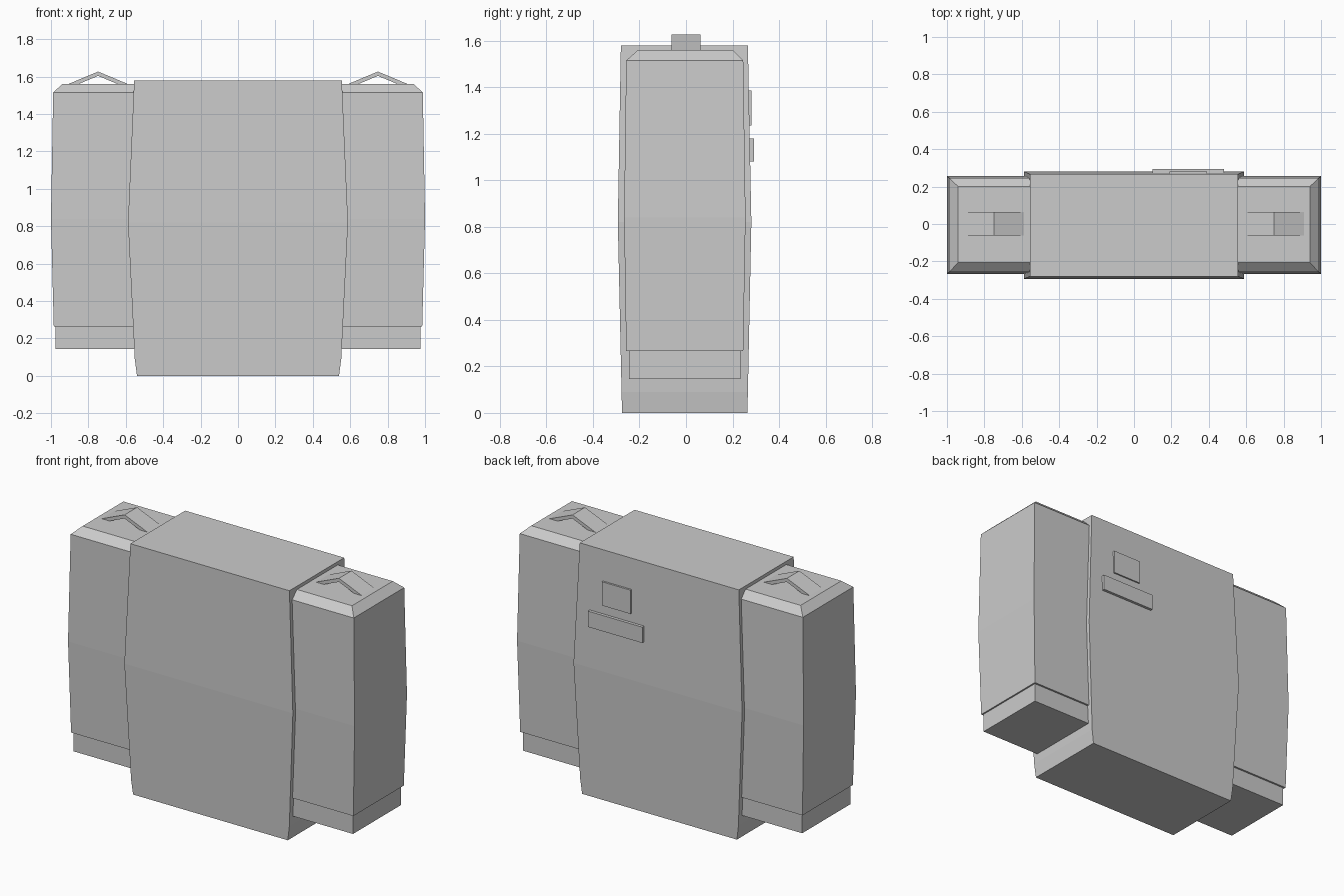
import bpy, bmesh

if "Cube" in bpy.data.objects:
    bpy.data.objects.remove(bpy.data.objects["Cube"])


def build(name, rings):
    """Bridge equal-sized point rings into a closed flat-shaded solid."""
    bm = bmesh.new()
    loops = [[bm.verts.new(p) for p in ring] for ring in rings]
    n = len(loops[0])
    for a, b in zip(loops, loops[1:]):
        for i in range(n):
            j = (i + 1) % n
            bm.faces.new((a[i], a[j], b[j], b[i]))
    bm.faces.new(loops[0][::-1])
    bm.faces.new(loops[-1])
    bmesh.ops.recalc_face_normals(bm, faces=bm.faces)
    mesh = bpy.data.meshes.new(name)
    bm.to_mesh(mesh)
    bm.free()
    obj = bpy.data.objects.new(name, mesh)
    bpy.context.collection.objects.link(obj)
    return obj


def rect(x0, x1, y0, y1, z):
    return [(x0, y0, z), (x1, y0, z), (x1, y1, z), (x0, y1, z)]


def box(name, x0, x1, y0, y1, z0, z1):
    return build(name, [rect(x0, x1, y0, y1, z0), rect(x0, x1, y0, y1, z1)])


# Bulging central body: half width, front, back, height
body = [(0.54, -0.275, 0.264, 0), (0.552, -0.277, 0.266, 0.09),
        (0.588, -0.293, 0.281, 0.82), (0.555, -0.28, 0.266, 1.58)]
build("main_body", [rect(-w, w, f, b, z) for w, f, b, z in body])

# Side pods with bevelled tops, and their recessed bases
pod = [(0.985, -0.257, 0.246, 0.265), (1.0, -0.266, 0.256, 0.84),
       (0.988, -0.257, 0.246, 1.515), (0.94, -0.206, 0.2, 1.56)]
for side, s in (("left", -1), ("right", 1)):
    build(side + "_pod", [rect(s * 0.45, s * x, f, b, z) for x, f, b, z in pod])
    box(side + "_pod_base", s * 0.45, s * 0.975, -0.246, 0.234, 0.145, 0.275)

    # Bent strip on top of the pod
    c = s * 0.748
    prof = [(-0.16, 1.56), (0, 1.627), (0.16, 1.56), (0.105, 1.56), (0, 1.604), (-0.105, 1.56)]
    build(side + "_top_chevron", [[(c + x, y, z) for x, z in prof] for y in (-0.062, 0.063)])

# Raised plates on the back
box("back_square_plate", 0.19, 0.39, 0.25, 0.282, 1.235, 1.385)
box("back_long_plate", 0.10, 0.48, 0.25, 0.293, 1.08, 1.18)
